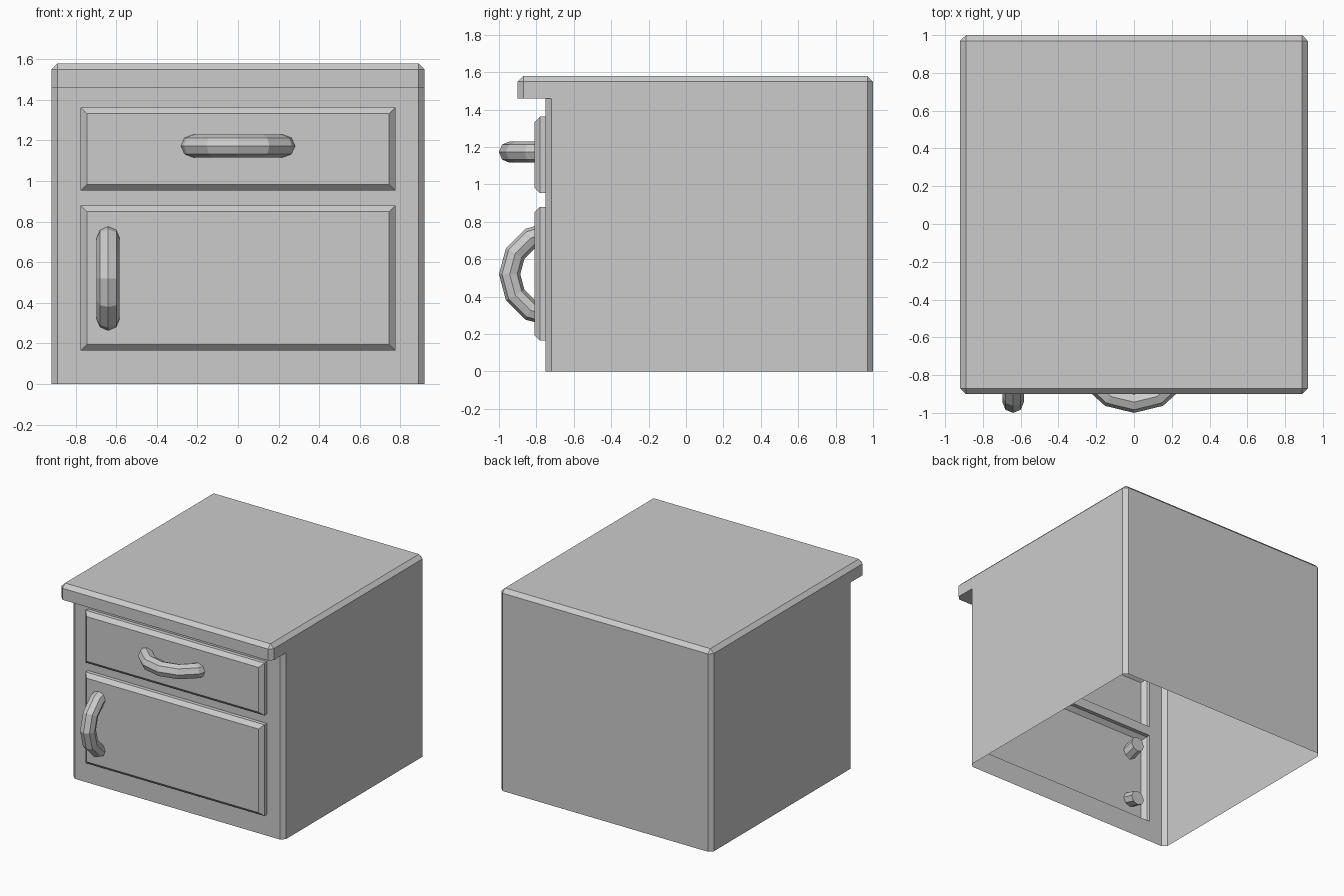
import bpy, bmesh
from math import sin, cos, pi, radians

if "Cube" in bpy.data.objects:
    bpy.data.objects.remove(bpy.data.objects["Cube"])

C = 0.03  # chamfer width used everywhere


def loft(bm, rings, closed=True, cap_start=False, cap_end=False):
    vs = [[bm.verts.new(p) for p in r] for r in rings]
    n = len(vs[0])
    for a, b in zip(vs, vs[1:]):
        for i in range(n if closed else n - 1):
            j = (i + 1) % n
            bm.faces.new((a[i], a[j], b[j], b[i]))
    if cap_end:
        bm.faces.new(vs[-1])
    if cap_start:
        bm.faces.new(vs[0][::-1])


def finish(bm, name, recalc=False):
    bmesh.ops.remove_doubles(bm, verts=bm.verts, dist=1e-4)
    if recalc:
        bmesh.ops.recalc_face_normals(bm, faces=bm.faces)
    me = bpy.data.meshes.new(name)
    bm.to_mesh(me)
    bm.free()
    ob = bpy.data.objects.new(name, me)
    bpy.context.collection.objects.link(ob)
    return ob


def rect(x0, x1, z0, z1, y):
    return [(x0, y, z0), (x1, y, z0), (x1, y, z1), (x0, y, z1)]


W, BACK, FRONT, LIP = 0.92, 1.0, -0.75, -0.9
Z_LIP, Z_TOP = 1.46, 1.58
PX = 0.775
DRAWER, DOOR = (0.953, 1.363), (0.165, 0.88)


def plan(front):
    # chamfered outline, counter-clockwise from the front right corner
    w = W - C
    return [(w, front), (W, front + C), (W, BACK - C), (w, BACK),
            (-w, BACK), (-W, BACK - C), (-W, front + C), (-w, front)]


def at(pts, z):
    return [(x, y, z) for x, y in pts]


# Cabinet walls: open below, front frame with two openings
bm = bmesh.new()
loft(bm, [at(plan(FRONT), z) for z in (0, Z_LIP)], closed=False)
w = W - C
for x0, x1 in ((-w, -PX), (PX, w)):
    bm.faces.new([bm.verts.new(p) for p in rect(x0, x1, 0, Z_LIP, FRONT)])
for z0, z1 in ((0, DOOR[0]), (DOOR[1], DRAWER[0]), (DRAWER[1], Z_LIP)):
    bm.faces.new([bm.verts.new(p) for p in rect(-PX, PX, z0, z1, FRONT)])
finish(bm, "cabinet_walls")

# Worktop with chamfered rim and front overhang
bm = bmesh.new()
outer = plan(LIP)
inner = [(max(-w, min(w, x)), max(LIP + C, min(BACK - C, y))) for x, y in outer]
loft(bm, [at(outer, Z_LIP), at(outer, Z_TOP - C)])
bm_rim = [at(outer, Z_TOP - C), at(inner, Z_TOP)]
for i in range(8):
    j = (i + 1) % 8
    quad = [bm_rim[0][i], bm_rim[0][j], bm_rim[1][j], bm_rim[1][i]]
    pts = [p for k, p in enumerate(quad) if p not in quad[:k]]
    bm.faces.new([bm.verts.new(p) for p in pts])
bm.faces.new([bm.verts.new(p) for p in at(
    [(w, LIP + C), (w, BACK - C), (-w, BACK - C), (-w, LIP + C)], Z_TOP)])
p, q = plan(FRONT), outer
under = [p[6], p[7], p[0], p[1], q[1], q[0], q[7], q[6]]
bm.faces.new([bm.verts.new(v) for v in at(under, Z_LIP)])
finish(bm, "worktop")

# Raised drawer and door fronts, hollow behind
for name, (z0, z1) in (("drawer_front", DRAWER), ("door_front", DOOR)):
    bm = bmesh.new()
    loft(bm, [rect(-PX, PX, z0, z1, FRONT),
              rect(-PX, PX, z0, z1, FRONT - C),
              rect(-PX + C, PX - C, z0 + C, z1 - C, FRONT - 2 * C)], cap_end=True)
    finish(bm, name)


# Half-ring handles with an eight-sided section
def handle(name, x, z, vertical, stretch=1.0, R=0.223, r=0.057):
    bm = bmesh.new()
    rings = []
    for k in range(7):
        a = radians(-90 + 30 * k)
        ring = []
        for s in range(8):
            t = s * pi / 4
            d = R + r * cos(t)
            along, across, y = stretch * d * sin(a), r * sin(t), -0.72 - d * cos(a)
            ring.append((x + across, y, z + along) if vertical
                        else (x + along, y, z + across))
        rings.append(ring)
    loft(bm, rings, cap_start=True, cap_end=True)
    finish(bm, name, recalc=True)


handle("drawer_handle", 0, 1.173, False, 1.1)
handle("door_handle", -0.64, 0.52, True)
